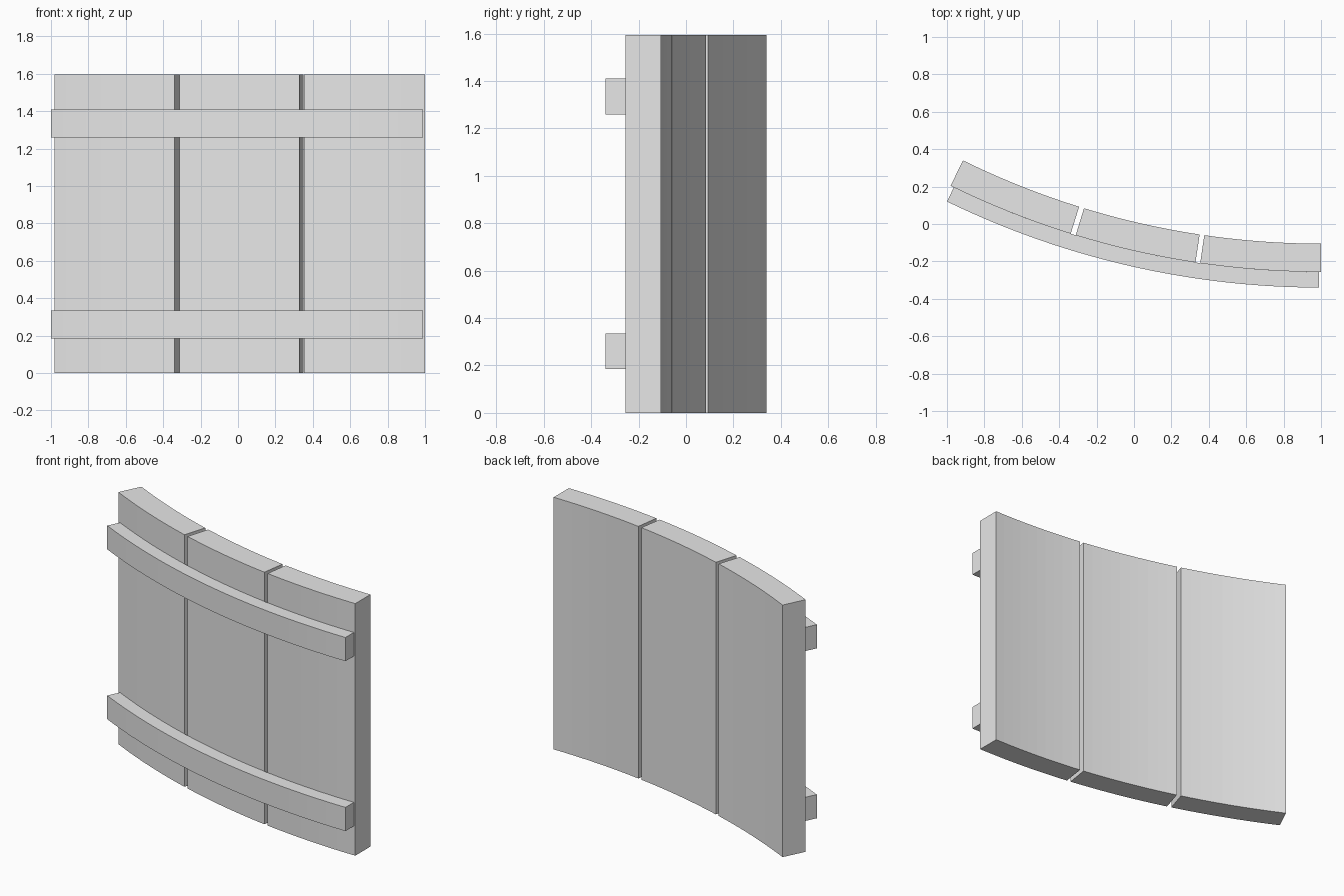
import bpy, bmesh, math

if "Cube" in bpy.data.objects:
    bpy.data.objects.remove(bpy.data.objects["Cube"])

# Common centre of curvature for the whole panel
CX, CY = 1.0, 4.235
R_BACK, R_FRONT, R_BAND = 4.34, 4.491, 4.575

grey = bpy.data.materials.new("plain grey")
grey.diffuse_color = (0.8, 0.8, 0.8, 1.0)
grey.use_nodes = True
grey.node_tree.nodes["Principled BSDF"].inputs["Base Color"].default_value = grey.diffuse_color


def arc_block(name, r0, r1, a0, a1, z0, z1, steps):
    """Solid block swept along an arc; angles run from the right end to the left."""
    bm = bmesh.new()
    rings = []
    for i in range(steps + 1):
        a = math.radians(a0 + (a1 - a0) * i / steps)
        s, c = math.sin(a), math.cos(a)
        rings.append([bm.verts.new((CX - r * s, CY - r * c, z))
                      for r, z in ((r0, z0), (r1, z0), (r1, z1), (r0, z1))])
    for p, q in zip(rings, rings[1:]):
        for k in range(4):
            n = (k + 1) % 4
            bm.faces.new((p[k], p[n], q[n], q[k]))
    bm.faces.new(rings[0])
    bm.faces.new(rings[-1])
    bmesh.ops.recalc_face_normals(bm, faces=bm.faces)
    mesh = bpy.data.meshes.new(name)
    bm.to_mesh(mesh)
    bm.free()
    mesh.materials.append(grey)
    obj = bpy.data.objects.new(name, mesh)
    bpy.context.collection.objects.link(obj)
    return obj


# Three upright curved planks with narrow gaps
for label, a0, a1 in (("right", 0.0, 8.27), ("middle", 8.6, 16.98), ("left", 17.34, 26.17)):
    arc_block(label + "_plank", R_BACK, R_FRONT, a0, a1, 0.0, 1.595, 10)

# Two curved cross bands on the front
for label, z0 in (("lower", 0.185), ("upper", 1.26)):
    arc_block(label + "_band", R_FRONT, R_BAND, 0.125, 25.92, z0, z0 + 0.15, 30)
